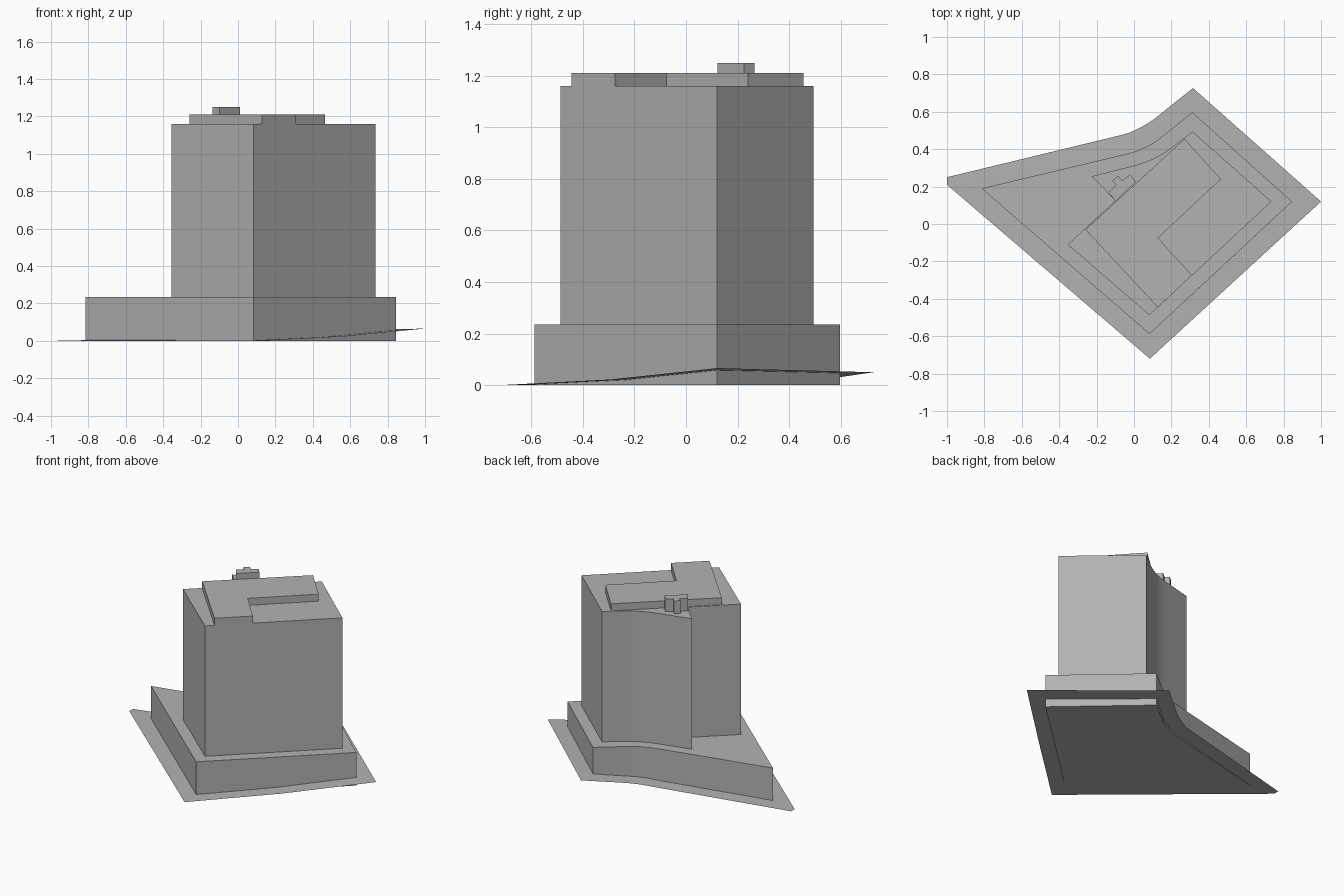
import bpy, bmesh
from mathutils import Vector

cube = bpy.data.objects.get("Cube")
if cube:
    bpy.data.objects.remove(cube, do_unlink=True)

grey = bpy.data.materials.new("concrete grey")
grey.use_nodes = True
colour = (0.45, 0.45, 0.45, 1)
grey.diffuse_color = colour
grey.node_tree.nodes["Principled BSDF"].inputs["Base Color"].default_value = colour


def bend(start, control, end, steps=8):
    """Points of a rounded corner between two straight walls."""
    a, b, c = Vector(start), Vector(control), Vector(end)
    pts = []
    for i in range(steps + 1):
        t = i / steps
        pts.append(tuple(a * (1 - t) ** 2 + b * 2 * t * (1 - t) + c * t * t))
    return pts


def finish(name, bm):
    """Turn a bmesh into a named object with soft bends and sharp corners."""
    mesh = bpy.data.meshes.new(name)
    bm.to_mesh(mesh)
    bm.free()
    mesh.materials.append(grey)
    obj = bpy.data.objects.new(name, mesh)
    bpy.context.collection.objects.link(obj)
    bpy.ops.object.select_all(action='DESELECT')
    obj.select_set(True)
    bpy.context.view_layer.objects.active = obj
    bpy.ops.object.shade_smooth_by_angle()
    return obj


def prism(name, outline, bottom, top):
    """Extrude a flat outline upward into a closed block."""
    bm = bmesh.new()
    base = bm.faces.new([bm.verts.new((x, y, bottom)) for x, y in outline])
    new = bmesh.ops.extrude_face_region(bm, geom=[base], use_keep_orig=True)
    verts = [v for v in new["geom"] if isinstance(v, bmesh.types.BMVert)]
    bmesh.ops.translate(bm, vec=(0, 0, top - bottom), verts=verts)
    bmesh.ops.recalc_face_normals(bm, faces=bm.faces)
    return finish(name, bm)


# Podium filling most of the plot
podium_bend = bend((-0.03, 0.377), (0.072, 0.404), (0.15, 0.467))
prism("podium", [(-0.815, 0.19), *podium_bend, (0.312, 0.597),
                 (0.845, 0.12), (0.083, -0.588)], 0, 0.235)

# Tower with a curved back wall and a stepped left end
tower_bend = bend((-0.01, 0.31), (0.117, 0.34), (0.22, 0.423))
prism("tower", [(-0.355, -0.11), (-0.1, 0.125), (-0.225, 0.255), *tower_bend,
                (0.312, 0.495), (0.735, 0.12), (0.082, -0.487)], 0.235, 1.16)

# Raised roof slab with a notch on its right side
prism("roof_slab", [(0.127, -0.445), (0.31, -0.275), (0.128, -0.075),
                    (0.465, 0.24), (0.27, 0.455), (-0.26, -0.03)], 1.16, 1.21)

# Small stepped plant room beside the slab
prism("roof_plant_room", [(-0.1, 0.122), (-0.135, 0.17), (-0.095, 0.208),
                          (-0.117, 0.23), (-0.085, 0.257), (-0.063, 0.232),
                          (-0.022, 0.265), (0.01, 0.225)], 1.16, 1.25)

# Sloping pavement: a single-surface ring from the plot boundary to the podium
plot_bend = bend((-0.05, 0.48), (0.03, 0.505), (0.11, 0.563))
bend_heights = [0.012 + 0.014 * i / 8 for i in range(9)]
outer = [(-1, 0.21, 0), (-1, 0.25, 0)]
outer += [(x, y, z) for (x, y), z in zip(plot_bend, bend_heights)]
outer += [(0.315, 0.727, 0.05), (1, 0.12, 0.066), (0.55, -0.293, 0.022), (0.085, -0.72, 0)]
inner = [(-0.815, 0.19, 0.004), (-0.815, 0.19, 0.004)]
inner += [(x, y, z) for (x, y), z in zip(podium_bend, bend_heights)]
inner += [(0.312, 0.597, 0.047), (0.845, 0.12, 0.058), (0.46, -0.238, 0.02), (0.083, -0.588, 0.003)]
bm = bmesh.new()
rim = [bm.verts.new(p) for p in outer]
edge = [bm.verts.new(p) for p in inner]
for i in range(len(rim)):
    j = (i + 1) % len(rim)
    bm.faces.new((rim[j], rim[i], edge[i], edge[j]))
bmesh.ops.remove_doubles(bm, verts=bm.verts, dist=0.0001)
bm.normal_update()
bmesh.ops.reverse_faces(bm, faces=[f for f in bm.faces if f.normal.z < 0])
finish("pavement", bm)
